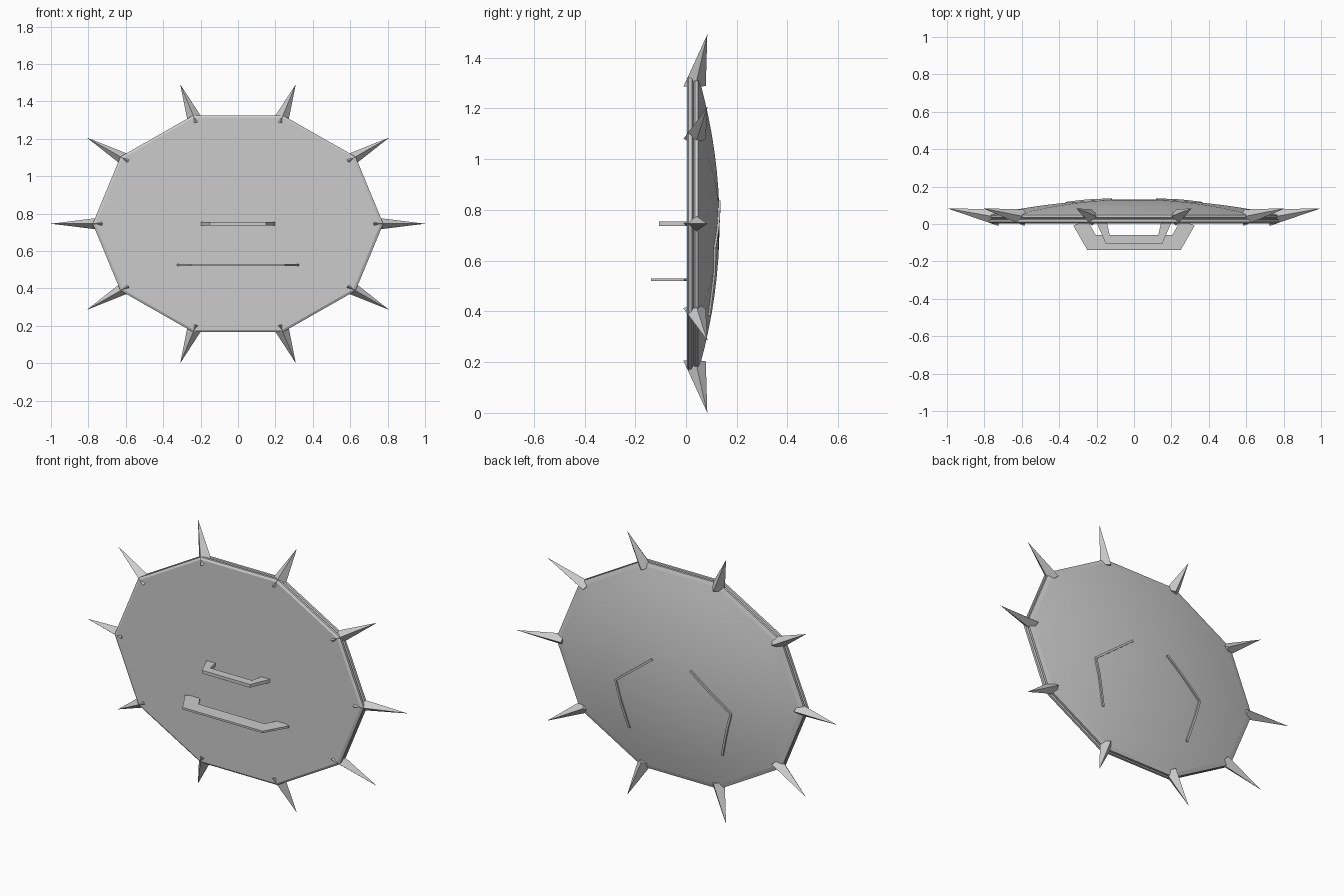
import bpy, bmesh, math
from mathutils import Vector

if "Cube" in bpy.data.objects:
    bpy.data.objects.remove(bpy.data.objects["Cube"])

N = 10            # sides of the shield
ZC = 0.746        # centre height
SQ = 0.784        # vertical squash of the round outline

grey = bpy.data.materials.new("light_grey")
grey.diffuse_color = (0.6, 0.6, 0.6, 1)
grey.use_nodes = True
grey.node_tree.nodes["Principled BSDF"].inputs["Base Color"].default_value = grey.diffuse_color


def polar(r, a, y):
    """Point on the squashed circle."""
    return Vector((r * math.cos(a), y, ZC + SQ * r * math.sin(a)))


def finish(bm, name):
    bmesh.ops.recalc_face_normals(bm, faces=bm.faces)
    me = bpy.data.meshes.new(name)
    bm.to_mesh(me)
    bm.free()
    me.materials.append(grey)
    ob = bpy.data.objects.new(name, me)
    bpy.context.collection.objects.link(ob)
    return ob


def dome_y(r):
    return 0.055 + 0.077 * (1 - (r / 0.75) ** 2)


# Shield body: flat front, grooved rim, smooth dome at the back
rim = [(0.762, 0.003), (0.777, 0.010), (0.777, 0.023), (0.765, 0.029),
       (0.777, 0.035), (0.777, 0.048), (0.75, 0.055)]
dome = [(0.75 * k / 8, dome_y(0.75 * k / 8)) for k in range(7, 0, -1)]
bm = bmesh.new()
rings = [[bm.verts.new(polar(r, math.tau * i / N, y)) for i in range(N)]
         for r, y in rim + dome]
bm.faces.new(rings[0])
for k, (a, b) in enumerate(zip(rings, rings[1:])):
    for i in range(N):
        j = (i + 1) % N
        f = bm.faces.new((a[i], a[j], b[j], b[i]))
        f.smooth = k >= len(rim) - 1
tip = bm.verts.new((0, dome_y(0), ZC))
for i in range(N):
    bm.faces.new((rings[-1][i], rings[-1][(i + 1) % N], tip)).smooth = True
finish(bm, "shield_body")

# Spikes: four-sided pyramids leaning back, one at each corner
for i in range(N):
    a = math.tau * i / N
    bm = bmesh.new()
    da = 0.042 / 0.73
    base = [bm.verts.new(p) for p in (
        polar(0.725, a, -0.010), polar(0.735, a + da, 0.036),
        polar(0.728, a, 0.078), polar(0.735, a - da, 0.036))]
    top = bm.verts.new(polar(1.0, a, 0.084))
    bm.faces.new(base)
    for k in range(4):
        bm.faces.new((base[k], base[(k + 1) % 4], top))
    finish(bm, f"spike_{i + 1}")


# Handles: thin flat brackets on the front face
def handle(name, z, thick, outer, inner):
    def mirrored(pts):
        return pts + [(-x, y) for x, y in reversed(pts)]
    o, n = mirrored(outer), mirrored(inner)
    bm = bmesh.new()
    lo, hi = z - thick / 2, z + thick / 2
    sec = [[bm.verts.new(v) for v in ((p[0], p[1], lo), (p[0], p[1], hi),
                                      (q[0], q[1], hi), (q[0], q[1], lo))]
           for p, q in zip(o, n)]
    for s, t in zip(sec, sec[1:]):
        for k in range(4):
            m = (k + 1) % 4
            bm.faces.new((s[k], s[m], t[m], t[k]))
    bm.faces.new(sec[0])
    bm.faces.new(sec[-1])
    finish(bm, name)


handle("upper_handle", 0.746, 0.018,
       [(0.20, 0.008), (0.15, -0.107)], [(0.145, 0.008), (0.13, -0.06)])
handle("lower_handle", 0.525, 0.011,
       [(0.325, -0.008), (0.25, -0.138)], [(0.25, 0.02), (0.205, -0.058)])


# Back ridges: thin bent bars that follow the dome
def on_dome(x, z):
    u = z / SQ
    step = math.tau / N
    off = (math.atan2(u, x) % step) - step / 2
    r = math.hypot(x, u) * math.cos(off) / math.cos(step / 2)
    return Vector((x, dome_y(r) + 0.002, ZC + z))


corners = [Vector(c) for c in ((0.12, 0.087), (0.36, -0.098), (0.29, -0.36))]
for side, name in ((1, "right_back_ridge"), (-1, "left_back_ridge")):
    pts = [corners[0]]
    for a, b in zip(corners, corners[1:]):
        pts += [a.lerp(b, k / 8) for k in range(1, 9)]
    bm = bmesh.new()
    sec = []
    for k, p in enumerate(pts):
        d = (pts[min(k + 1, len(pts) - 1)] - pts[max(k - 1, 0)]).normalized()
        w = Vector((-d.y, 0, d.x)) * 0.006
        c = on_dome(p.x, p.y)
        up = Vector((0, 0.006, 0))
        sec.append([bm.verts.new(((c + o).x * side, (c + o).y, (c + o).z))
                    for o in (w - up, w + up, -w + up, -w - up)])
    for s, t in zip(sec, sec[1:]):
        for k in range(4):
            m = (k + 1) % 4
            bm.faces.new((s[k], s[m], t[m], t[k]))
    bm.faces.new(sec[0])
    bm.faces.new(sec[-1])
    finish(bm, name)
